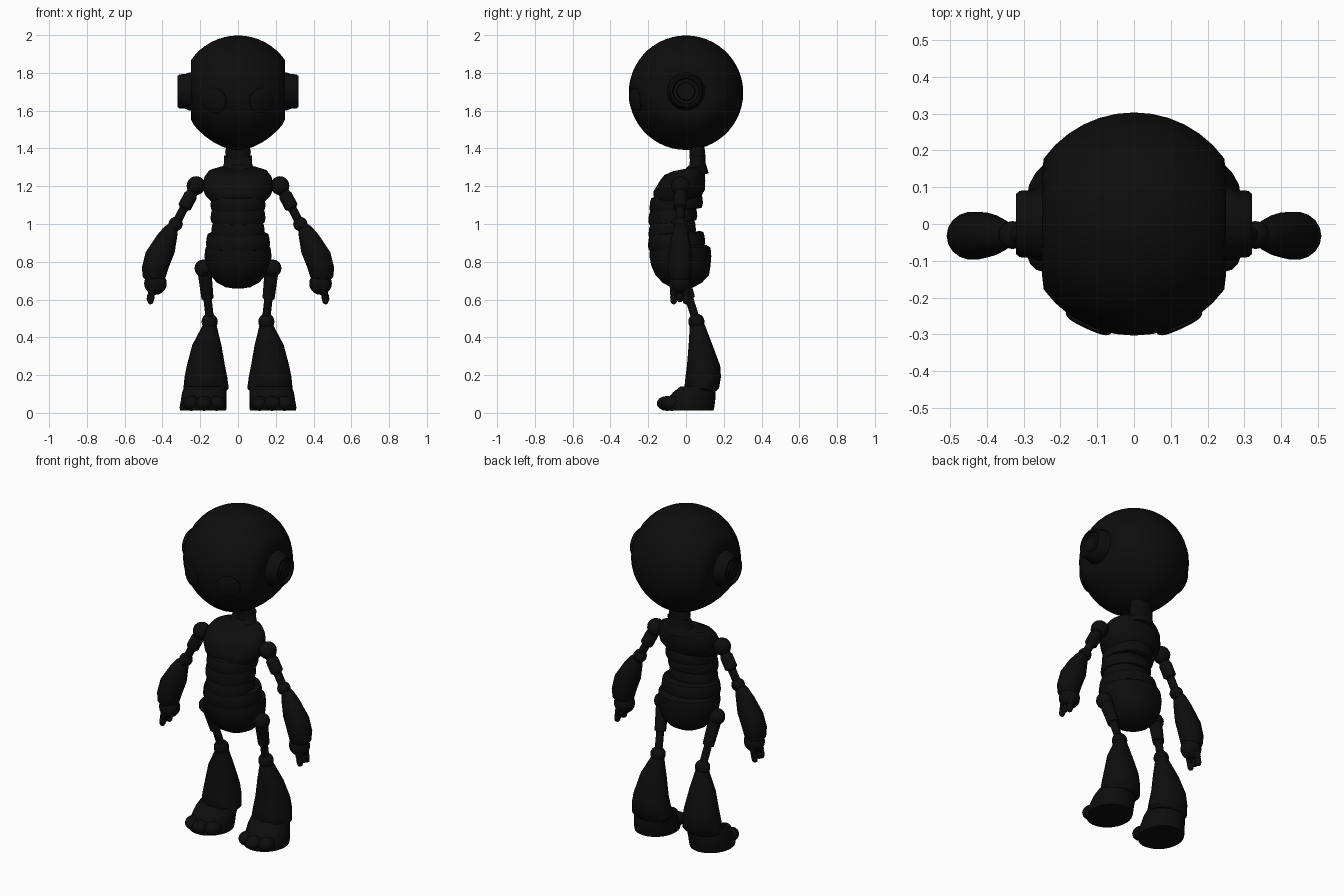
import bpy, bmesh, math
from mathutils import Vector

if "Cube" in bpy.data.objects:
    bpy.data.objects.remove(bpy.data.objects["Cube"])

black = bpy.data.materials.new("matte black")
black.diffuse_color = (0.004, 0.004, 0.004, 1)
black.use_nodes = True
black.node_tree.nodes["Principled BSDF"].inputs["Base Color"].default_value = black.diffuse_color


def finish(name, bm, angle=40):
    bmesh.ops.recalc_face_normals(bm, faces=bm.faces)
    me = bpy.data.meshes.new(name)
    bm.to_mesh(me)
    bm.free()
    me.materials.append(black)
    ob = bpy.data.objects.new(name, me)
    bpy.context.collection.objects.link(ob)
    bpy.ops.object.select_all(action='DESELECT')
    ob.select_set(True)
    bpy.context.view_layer.objects.active = ob
    bpy.ops.object.shade_smooth_by_angle(angle=math.radians(angle))
    return ob


def skin(name, loops):
    """Bridge a stack of equal point loops and cap both ends."""
    bm = bmesh.new()
    rows = [[bm.verts.new(p) for p in loop] for loop in loops]
    n = len(rows[0])
    for a, b in zip(rows, rows[1:]):
        for i in range(n):
            j = (i + 1) % n
            bm.faces.new((a[i], a[j], b[j], b[i]))
    bm.faces.new(rows[0])
    bm.faces.new(rows[-1])
    return finish(name, bm)


def loft(name, rings, tilt=0.0, n=28):
    """Ellipses (cx, cy, z, rx, ry); tilt raises the back edge."""
    loops = []
    for cx, cy, z, rx, ry in rings:
        loops.append([(cx + rx * math.cos(t), cy + ry * math.sin(t), z + tilt * ry * math.sin(t))
                      for t in (2 * math.pi * i / n for i in range(n))])
    return skin(name, loops)


def rod(name, p0, p1, profile, n=16):
    """Turned part along p0-p1; profile holds (fraction, radius)."""
    p0, p1 = Vector(p0), Vector(p1)
    q = (p1 - p0).to_track_quat('Z', 'Y')
    return skin(name, [[p0.lerp(p1, f) + q @ Vector((r * math.cos(t), r * math.sin(t), 0))
                        for t in (2 * math.pi * i / n for i in range(n))] for f, r in profile])


def ball(name, c, r, n=16, scale=(1, 1, 1)):
    bm = bmesh.new()
    bmesh.ops.create_uvsphere(bm, u_segments=n, v_segments=n * 5 // 8, radius=r)
    for v in bm.verts:
        v.co = Vector(c) + Vector(a * b for a, b in zip(v.co, scale))
    return finish(name, bm)


# Head: sphere with flattened sides and a narrower chin
HC, HR = Vector((0, 0, 1.695)), 0.303
bm = bmesh.new()
bmesh.ops.create_uvsphere(bm, u_segments=40, v_segments=26, radius=HR)
for v in bm.verts:
    if v.co.z < 0:
        v.co.x *= 1 - 0.2 * (v.co.z / HR) ** 2
    v.co.x = max(-0.25, min(0.25, v.co.x))
    v.co += HC
finish("head", bm)

# Neck
loft("neck_joint", [(0, 0.06, 1.34, .06, .04), (0, 0.06, 1.38, .068, .042), (0, 0.055, 1.42, .06, .04)])
loft("neck", [(0, 0.03, 1.25, .11, .09), (0, 0.045, 1.29, .085, .065),
              (0, 0.06, 1.32, .075, .042), (0, 0.062, 1.36, .075, .04)], 0.2)

# Chest
loft("chest", [(0, 0.01, 1.295, .11, .08), (0, -.01, 1.28, .155, .105), (0, -.02, 1.25, .178, .12),
               (0, -.035, 1.20, .188, .137), (0, -.035, 1.155, .175, .135),
               (0, -.04, 1.12, .14, .12)], 0.2)


# Overlapping bands of the midriff
def band(name, z0, z1, cy, rx, ry, tilt=0.1):
    h = z1 - z0
    loft(name, [(0, cy, z0 + h * f, rx - d, ry - d) for f, d in
                ((0, .022), (.04, .006), (.3, 0), (.7, .004), (.92, .01), (1, .024))], tilt)


band("upper_rib_band", 1.07, 1.155, -.052, .146, .142)
band("middle_rib_band", 1.005, 1.085, -.07, .146, .13)
band("lower_rib_band", .93, 1.015, -.073, .142, .126)
band("belly_band", .865, .955, -.05, .170, .152, 0.06)

# Pelvis
loft("pelvis", [(0, -.03, .888, .15, .14), (0, -.03, .875, .172, .16), (0, -.03, .83, .178, .164),
                (0, -.027, .78, .170, .157), (0, -.02, .73, .148, .142), (0, -.02, .69, .112, .105),
                (0, -.02, .665, .065, .06), (0, -.02, .658, .02, .02)])

for s, side in ((1, "right"), (-1, "left")):
    # Ear pod: drum with a dished cap
    rod(side + "_ear", (s * .235, 0, 1.702), (s * .32, 0, 1.702),
        [(0, .1), (.3, .1), (.5, .092), (.9, .09), (1, .082), (1, .072), (.85, .066), (.85, .05),
         (.97, .045), (.97, .01)], 24)

    # Eye: disc tilted along the head surface
    d = Vector((s * .125, -.272, -.042)).normalized()
    rod(side + "_eye", HC + d * .27, HC + d * .307, [(0, .067), (.85, .067), (1, .06)], 24)

    # Arm
    ball(side + "_shoulder", (s * .222, -.03, 1.203), .05)
    rod(side + "_upper_arm", (s * .225, -.03, 1.2), (s * .33, -.03, 1.0),
        [(0, .03), (.2, .03), (.24, .036), (.55, .036), (.6, .023), (1, .023)])
    ball(side + "_elbow", (s * .33, -.03, 1.0), .038)
    loft(side + "_forearm", [(s * .342, -.03, 1.005, .02, .024), (s * .355, -.03, .985, .036, .034),
                             (s * .375, -.03, .94, .054, .046), (s * .412, -.03, .85, .077, .062),
                             (s * .438, -.032, .77, .071, .066), (s * .443, -.033, .72, .061, .06),
                             (s * .442, -.033, .70, .045, .045)], 0, 18)
    ball(side + "_hand", (s * .437, -.033, .685), .06, 16, (1, .95, 1))
    for i, (x, y, z) in enumerate(((.463, -.065, .59), (.468, -.033, .60), (.463, 0, .59))):
        rod(f"{side}_finger_{i + 1}", (s * .448, y, .68), (s * x, y, z),
            [(0, .02), (.6, .019), (.65, .015), (.72, .019), (1, .017), (1.12, .012), (1.17, .003)], 10)

    # Leg
    ball(side + "_hip", (s * .183, -.035, .765), .047)
    rod(side + "_thigh", (s * .178, -.03, .755), (s * .148, .055, .485),
        [(0, .032), (.1, .036), (.55, .032), (.56, .022), (1, .022)])
    ball(side + "_knee", (s * .15, .055, .483), .043)
    loft(side + "_shin", [(s * .15, .057, .49, .025, .028), (s * .15, .06, .465, .036, .04),
                          (s * .165, .077, .36, .077, .063), (s * .17, .093, .25, .101, .088),
                          (s * .17, .091, .19, .113, .094), (s * .169, .083, .13, .12, .092),
                          (s * .170, .08, .115, .108, .08)], 0, 24)

    # Foot with blunt toes
    loft(side + "_foot", [(s * .185, .01, .012, .122, .135), (s * .185, .01, .03, .124, .14),
                          (s * .182, .025, .07, .12, .13), (s * .178, .045, .11, .118, .112),
                          (s * .174, .06, .14, .108, .09)], 0, 28)
    for i, (x, y) in enumerate(((.115, -.075), (.18, -.1), (.245, -.075))):
        ball(f"{side}_toe_{i + 1}", (s * x, y, .05), .055, 14, (.85, 1, .72))
